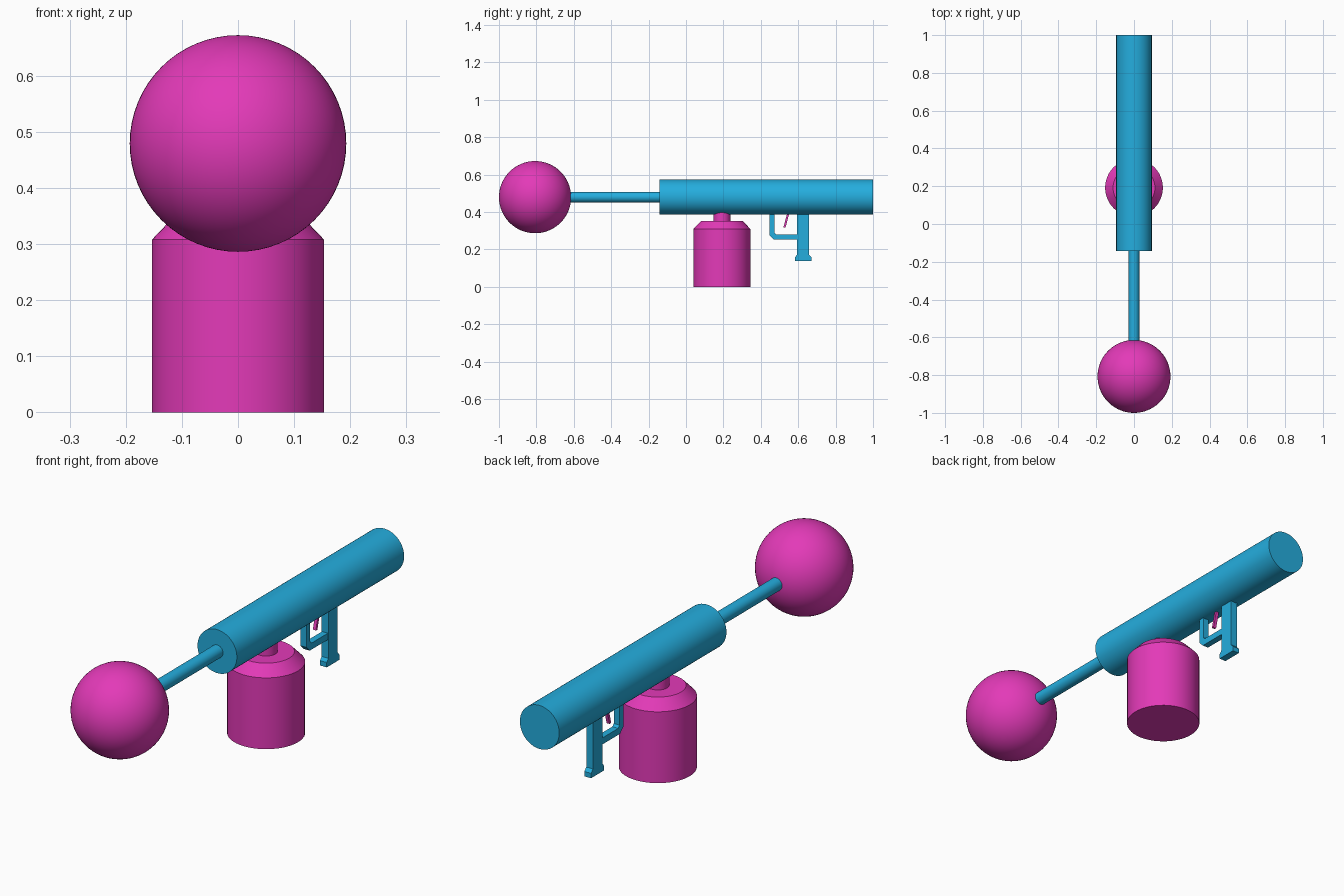
import bpy, bmesh, math
from mathutils import Vector

if "Cube" in bpy.data.objects:
    bpy.data.objects.remove(bpy.data.objects["Cube"])


def material(name, rgb):
    m = bpy.data.materials.new(name)
    m.diffuse_color = (*rgb, 1)
    m.use_nodes = True
    m.node_tree.nodes["Principled BSDF"].inputs["Base Color"].default_value = m.diffuse_color
    return m


BLUE = material("sky blue", (0.018, 0.42, 0.73))
PINK = material("magenta", (0.77, 0.042, 0.48))
AXIS_Z = 0.479   # height of the barrel axis
TANK_Y = 0.192   # tank position along the barrel


def finish(bm, name, mat, smooth):
    bmesh.ops.recalc_face_normals(bm, faces=bm.faces)
    mesh = bpy.data.meshes.new(name)
    bm.to_mesh(mesh)
    bm.free()
    mesh.materials.append(mat)
    obj = bpy.data.objects.new(name, mesh)
    bpy.context.collection.objects.link(obj)
    if smooth:
        bpy.ops.object.select_all(action='DESELECT')
        obj.select_set(True)
        bpy.context.view_layer.objects.active = obj
        bpy.ops.object.shade_smooth_by_angle(angle=math.radians(30))
    return obj


def lathe(name, profile, origin, mat, sides, along_y=False, smooth=True):
    """Capped solid of revolution from (radius, distance) pairs."""
    bm = bmesh.new()
    rings = []
    for r, d in profile:
        ring = []
        for i in range(sides):
            a = 2 * math.pi * i / sides
            u, v = r * math.cos(a), r * math.sin(a)
            p = Vector((u, d, v) if along_y else (u, v, d))
            ring.append(bm.verts.new(p + Vector(origin)))
        rings.append(ring)
    for lo, hi in zip(rings, rings[1:]):
        for i in range(sides):
            j = (i + 1) % sides
            bm.faces.new((lo[i], lo[j], hi[j], hi[i]))
    bm.faces.new(rings[0])
    bm.faces.new(rings[-1])
    return finish(bm, name, mat, smooth)


def plate(name, outline, width, mat):
    """Side outline of (y, z) points, extruded evenly about x = 0."""
    bm = bmesh.new()
    face = bm.faces.new([bm.verts.new((-width / 2, y, z)) for y, z in outline])
    new = bmesh.ops.extrude_face_region(bm, geom=[face])["geom"]
    verts = [g for g in new if isinstance(g, bmesh.types.BMVert)]
    bmesh.ops.translate(bm, verts=verts, vec=(width, 0, 0))
    return finish(bm, name, mat, False)


# Barrel and thin front rod
lathe("barrel", [(0.094, -0.142), (0.094, 1.0)], (0, 0, AXIS_Z), BLUE, 64, True)
lathe("front_rod", [(0.028, -0.66), (0.028, -0.13)], (0, 0, AXIS_Z), BLUE, 32, True)

# Ball on the end of the rod
bm = bmesh.new()
bmesh.ops.create_uvsphere(bm, u_segments=64, v_segments=32, radius=0.193)
bmesh.ops.translate(bm, verts=bm.verts, vec=(0, -0.807, AXIS_Z))
finish(bm, "front_ball", PINK, True)

# Tank with sloped shoulder, and the neck joining it to the barrel
lathe("tank", [(0.153, 0), (0.153, 0.308), (0.111, 0.352)], (0, TANK_Y, 0), PINK, 48)
lathe("tank_neck", [(0.045, 0.34), (0.045, 0.41)], (0, TANK_Y, 0), PINK, 32)

# Grip with flared foot
plate("grip", [(0.594, 0.40), (0.594, 0.172), (0.583, 0.158), (0.583, 0.137),
               (0.671, 0.137), (0.671, 0.158), (0.658, 0.172), (0.658, 0.40)],
      0.032, BLUE)

# Trigger guard: an angled strap from barrel to grip
plate("trigger_guard", [(0.447, 0.40), (0.447, 0.275), (0.470, 0.252), (0.60, 0.252),
                        (0.60, 0.280), (0.483, 0.280), (0.473, 0.290), (0.473, 0.40)],
      0.028, BLUE)

# Slanted trigger
plate("trigger", [(0.543, 0.40), (0.521, 0.318), (0.532, 0.316), (0.554, 0.40)],
      0.014, PINK)
